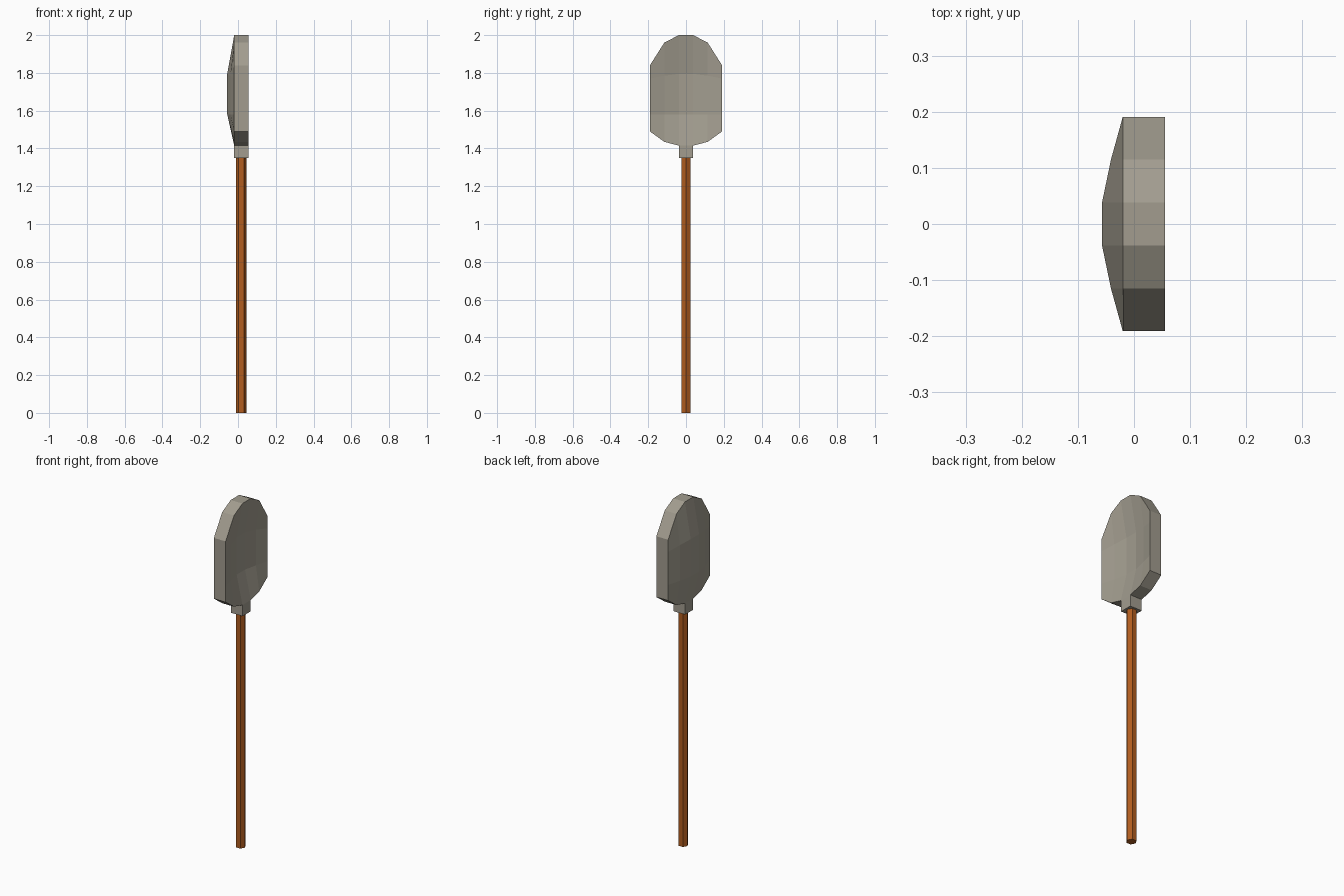
import bpy, bmesh, math

if "Cube" in bpy.data.objects:
    bpy.data.objects.remove(bpy.data.objects["Cube"])


def material(name, rgb):
    m = bpy.data.materials.new(name)
    m.diffuse_color = (*rgb, 1)
    m.use_nodes = True
    m.node_tree.nodes["Principled BSDF"].inputs["Base Color"].default_value = m.diffuse_color
    return m


def finish(bm, name, mat):
    bmesh.ops.recalc_face_normals(bm, faces=bm.faces)
    me = bpy.data.meshes.new(name)
    bm.to_mesh(me)
    bm.free()
    me.materials.append(mat)
    ob = bpy.data.objects.new(name, me)
    bpy.context.collection.objects.link(ob)
    return ob


metal = material("warm grey metal", (0.36, 0.335, 0.275))
wood = material("orange brown wood", (0.44, 0.11, 0.014))

BACK, FRONT, MID = -0.02, 0.055, 0.0175

# dished blade: half columns of (y, row heights, bulge of the middle rows)
half = [(0.038, (1.415, 1.58, 1.795, 2.0), 0.037),
        (0.115, (1.435, 1.58, 1.785, 1.96), 0.021),
        (0.191, (1.49, 1.58, 1.77, 1.84), 0.0)]
cols = [(-y, zs, b) for y, zs, b in reversed(half)] + half

bm = bmesh.new()
sides = []
for x in (BACK, FRONT):
    sides.append([[bm.verts.new((x - (b if j in (1, 2) else 0), y, z))
                   for j, z in enumerate(zs)] for y, zs, b in cols])
for g in sides:
    for i in range(5):
        for j in range(3):
            bm.faces.new((g[i][j], g[i + 1][j], g[i + 1][j + 1], g[i][j + 1]))
# rim wall joining the two dished skins
loop = ([(i, 0) for i in range(6)] + [(5, 1), (5, 2)]
        + [(i, 3) for i in range(5, -1, -1)] + [(0, 2), (0, 1)])
a, b = sides
for (i, j), (k, l) in zip(loop, loop[1:] + loop[:1]):
    bm.faces.new((a[i][j], a[k][l], b[k][l], b[i][j]))
finish(bm, "blade", metal)

# socket block below the blade
bm = bmesh.new()
bmesh.ops.create_cube(bm, size=1)
for v in bm.verts:
    v.co = (MID + v.co.x * (FRONT - BACK), v.co.y * 0.073, 1.3825 + v.co.z * 0.065)
finish(bm, "socket", metal)

# six-sided handle with corners along x
bm = bmesh.new()
rings = [[bm.verts.new((MID + 0.0275 * math.cos(k * math.pi / 3),
                        0.0275 * math.sin(k * math.pi / 3), z))
          for k in range(6)] for z in (0, 1.352)]
for r in rings:
    bm.faces.new(r)
for k in range(6):
    n = (k + 1) % 6
    bm.faces.new((rings[0][k], rings[0][n], rings[1][n], rings[1][k]))
finish(bm, "handle", wood)
